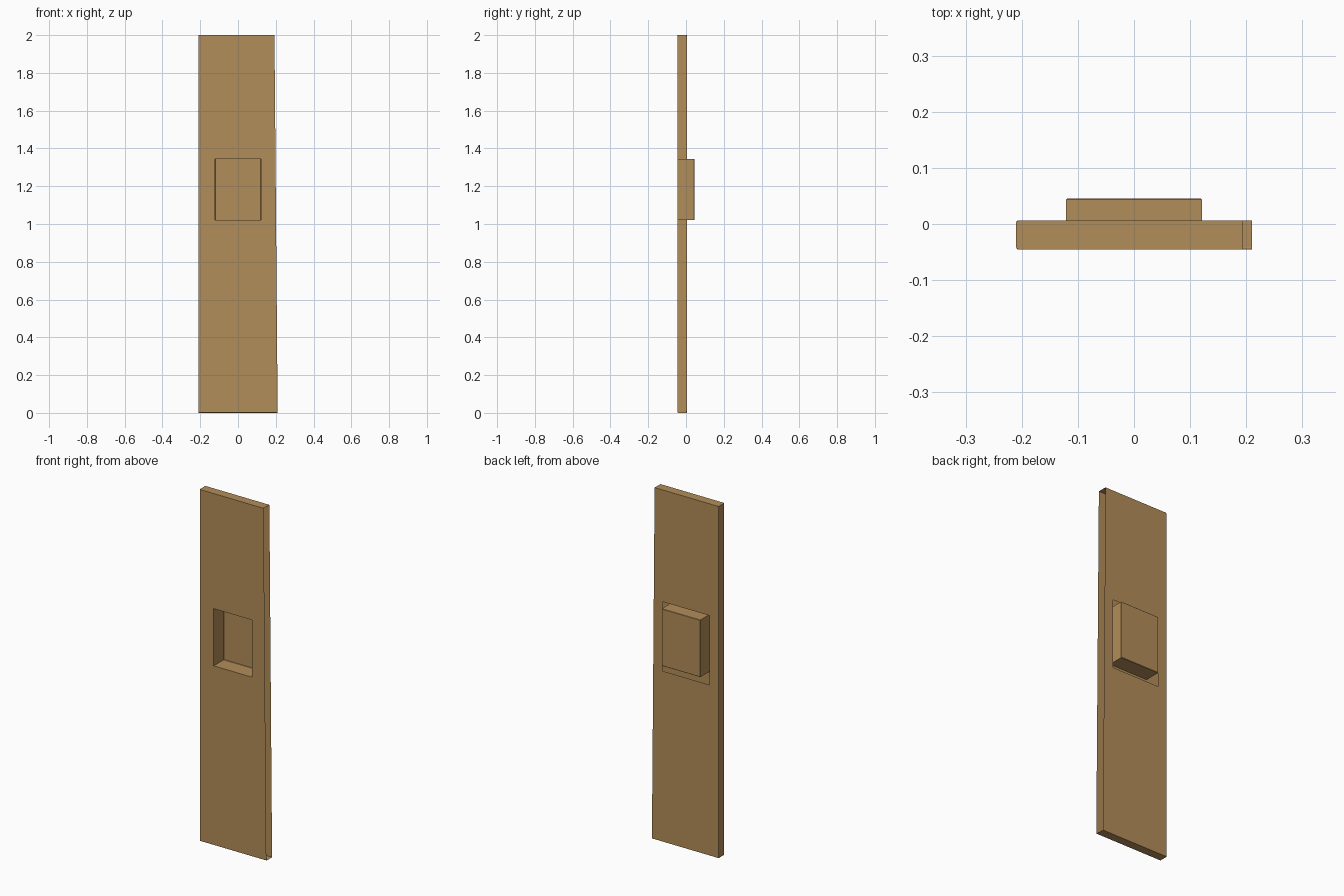
import bpy, bmesh, math

if "Cube" in bpy.data.objects:
    bpy.data.objects.remove(bpy.data.objects["Cube"])

Y_FRONT, Y_BACK, Y_POCKET = -0.0455, 0.0065, 0.0455

mat = bpy.data.materials.new("tan_metal")
mat.diffuse_color = (0.45, 0.27, 0.10, 1)
mat.use_nodes = True
mat.node_tree.nodes["Principled BSDF"].inputs["Base Color"].default_value = mat.diffuse_color


def finish(bm, name):
    bmesh.ops.recalc_face_normals(bm, faces=bm.faces)
    me = bpy.data.meshes.new(name)
    bm.to_mesh(me)
    bm.free()
    ob = bpy.data.objects.new(name, me)
    bpy.context.collection.objects.link(ob)
    me.materials.append(mat)
    return ob


def ring(bm, pts, y):
    return [bm.verts.new((x, y, z)) for x, z in pts]


def bridge(bm, a, b, skip=()):
    for i in range(4):
        if i not in skip:
            j = (i + 1) % 4
            bm.faces.new((a[i], a[j], b[j], b[i]))


def rect(x0, x1, z0, z1):
    return [(x0, z0), (x1, z0), (x1, z1), (x0, z1)]


# Hollow plate: open on the slanted right side, window in front and back
outline = [(-0.21, 0), (0.21, 0), (0.193, 2), (-0.21, 2)]
pocket = rect(-0.121, 0.121, 1.02, 1.345)
back_window = rect(-0.153, 0.142, 0.97, 1.364)

bm = bmesh.new()
front = ring(bm, outline, Y_FRONT)
back = ring(bm, outline, Y_BACK)
bridge(bm, front, ring(bm, pocket, Y_FRONT))
bridge(bm, back, ring(bm, back_window, Y_BACK))
bridge(bm, front, back, skip=(1,))
edges = [bm.edges.get(p) for p in ((front[0], front[3]), (back[0], back[3]),
                                   (front[0], front[1]))]
bmesh.ops.bevel(bm, geom=edges, offset=0.004, segments=2, profile=0.5, affect='EDGES')
finish(bm, "hollow_plate")

# Recessed pocket sunk from the front, sticking out of the back
bm = bmesh.new()
mouth = ring(bm, pocket, Y_FRONT)
floor = ring(bm, pocket, Y_POCKET)
bridge(bm, mouth, floor)
bm.faces.new(floor)
edges = [bm.edges.get((floor[i], floor[(i + 1) % 4])) for i in range(4)]
bmesh.ops.bevel(bm, geom=edges, offset=0.002, segments=1, affect='EDGES')
finish(bm, "handle_pocket")
